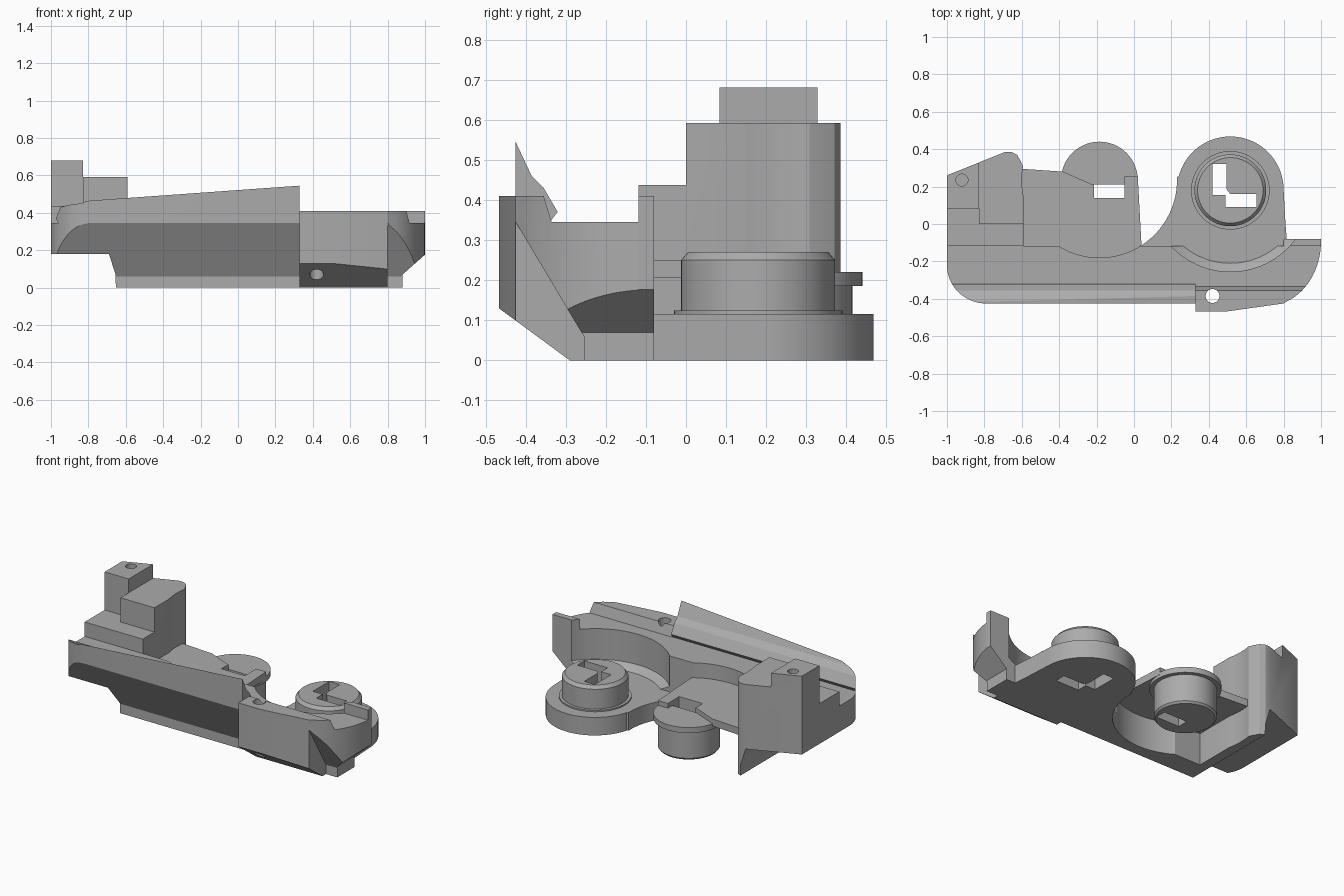
import bpy, bmesh, math

if "Cube" in bpy.data.objects:
    bpy.data.objects.remove(bpy.data.objects["Cube"])

mat = bpy.data.materials.new("grey plastic")
mat.diffuse_color = (0.41, 0.41, 0.41, 1)
mat.use_nodes = True
mat.node_tree.nodes["Principled BSDF"].inputs["Base Color"].default_value = mat.diffuse_color


def finish(name, bm):
    bmesh.ops.recalc_face_normals(bm, faces=bm.faces)
    me = bpy.data.meshes.new(name)
    bm.to_mesh(me)
    bm.free()
    ob = bpy.data.objects.new(name, me)
    bpy.context.collection.objects.link(ob)
    me.materials.append(mat)
    return ob


def loft(name, p, q, a, b, axis):
    """Solid between outline p at a and outline q at b along an axis."""
    def at(u, v, w):
        return {'x': (w, u, v), 'y': (u, w, v), 'z': (u, v, w)}[axis]
    bm = bmesh.new()
    A = [bm.verts.new(at(u, v, a)) for u, v in p]
    B = [bm.verts.new(at(u, v, b)) for u, v in q]
    bm.faces.new(A)
    bm.faces.new(B)
    n = len(p)
    for i in range(n):
        j = (i + 1) % n
        bm.faces.new((A[i], A[j], B[j], B[i]))
    return finish(name, bm)


def prism(name, pts, a, b, axis='z'):
    return loft(name, pts, pts, a, b, axis)


def box(name, x0, x1, y0, y1, z0, z1):
    return prism(name, [(x0, y0), (x1, y0), (x1, y1), (x0, y1)], z0, z1)


def arc(cx, cy, rx, ry, a0, a1, n=16):
    return [(cx + rx * math.cos(math.radians(a0 + (a1 - a0) * i / n)),
             cy + ry * math.sin(math.radians(a0 + (a1 - a0) * i / n)))
            for i in range(n + 1)]


def lathe(name, cx, cy, rz, n=64):
    """Closed turned solid from (radius, height) pairs."""
    bm = bmesh.new()
    rings = [[bm.verts.new((cx + r * math.cos(2 * math.pi * i / n),
                            cy + r * math.sin(2 * math.pi * i / n), z))
              for i in range(n)] for r, z in rz]
    bm.faces.new(rings[0])
    bm.faces.new(rings[-1])
    for A, B in zip(rings, rings[1:]):
        for i in range(n):
            j = (i + 1) % n
            bm.faces.new((A[i], A[j], B[j], B[i]))
    return finish(name, bm)


def boolean(ob, op, *tools):
    for t in tools:
        m = ob.modifiers.new("b", 'BOOLEAN')
        m.operation, m.object, m.solver = op, t, 'EXACT'
        me = bpy.data.meshes.new_from_object(
            ob.evaluated_get(bpy.context.evaluated_depsgraph_get()))
        ob.modifiers.clear()
        ob.data = me
    return ob


# Centres of the two drums
AX, AY = 0.515, 0.18
BX, BY = -0.185, 0.235

# Trimming solids and cutters
plan = prism("plan_trim", [(-1, 0.6)] + arc(-0.79, -0.22, 0.21, 0.205, 180, 270) +
             [(0.33, -0.425), (0.33, -0.467), (0.5, -0.467), (0.8, -0.425)] +
             arc(0.72, -0.09, 0.28, 0.345, -74, 0)[1:] + [(1, 0.6)], -0.1, 1)
side = prism("side_trim", [(-1.01, 0.18), (-0.69, 0.18), (-0.655, 0.07), (-0.65, -0.1),
                           (0.88, -0.1), (0.88, 0.07), (1.01, 0.185), (1.01, 0.9),
                           (-1.01, 0.9)], -1, 1, 'y')
ring_b = lathe("ring_cutter", BX, BY, [(0.415, -0.1), (0.415, 0.9)], 96)
ring_a = lathe("scoop_cutter", AX, AY, [(0.39, 0.115), (0.435, 0.15), (0.435, 0.9)], 96)
pin = lathe("pin_cutter", 0.42, -0.385, [(0.037, -0.1), (0.037, 0.9)], 32)
screw = lathe("screw_cutter", -0.92, 0.235, [(0.032, 0.6), (0.032, 0.9)], 32)
slot_a = prism("slot_a_cutter", [(0.42, 0.32), (0.495, 0.32), (0.495, 0.185), (0.515, 0.16),
                                 (0.655, 0.16), (0.655, 0.09), (0.49, 0.09), (0.49, 0.155),
                                 (0.42, 0.155)], -0.1, 0.9)
slot_b = box("slot_b_cutter", -0.215, -0.05, 0.14, 0.21, -0.1, 0.9)
cutters = [plan, side, ring_a, ring_b, pin, screw, slot_a, slot_b]

# Front beam: finned left bar, beaked middle bar, rounded right end
low = [(-0.118, 0.345), (-0.118, 0), (-0.255, 0), (-0.255, 0.06), (-0.425, 0.345)]
fin_l = low + [(-0.425, 0.45), (-0.421, 0.45), (-0.355, 0.43), (-0.32, 0.37), (-0.34, 0.345)]
fin_r = low + [(-0.425, 0.545), (-0.385, 0.46), (-0.355, 0.43), (-0.32, 0.37), (-0.34, 0.345)]
lip = [(-0.355, 0.41), (-0.335, 0.345)]
beak = [(-0.118, 0.345), (-0.118, 0), (-0.29, 0), (-0.467, 0.13), (-0.467, 0.41)] + lip
end = low + [(-0.425, 0.41)] + lip
beam_left = loft("beam_left", fin_l, fin_r, -1, 0.33, 'x')
beam_mid = prism("beam_middle", beak, 0.33, 0.8, 'x')
beam_end = prism("beam_end", end, 0.8, 1, 'x')
for b in (beam_left, beam_mid, beam_end):
    boolean(b, 'INTERSECT', plan, side)
boolean(beam_left, 'DIFFERENCE', ring_b, ring_a)
boolean(beam_mid, 'DIFFERENCE', ring_a, pin)
boolean(beam_end, 'DIFFERENCE', ring_a)

# Upright wall at the right end
wall = box("end_wall", 0.8, 1, -0.118, -0.08, 0, 0.41)
boolean(wall, 'INTERSECT', side)
boolean(wall, 'DIFFERENCE', ring_a)

# Round base with its web to the beam
base = prism("round_base", [(0.02, -0.118), (0.82, -0.118), (0.81, 0)] +
             arc(AX, AY + 0.003, 0.285, 0.285, 0, 165, 40) + [(0.2, 0.23), (0.02, 0.1)], 0, 0.115)
boolean(base, 'DIFFERENCE', ring_b, slot_a)

# Stepped tower at the back left
foot = [(-1, -0.118), (-0.59, -0.118), (-0.59, 0.3), (-0.605, 0.335), (-0.625, 0.37),
        (-0.655, 0.385), (-0.69, 0.385), (-1, 0.26)]
tower = prism("tower", foot, 0, 0.68)
boolean(tower, 'INTERSECT', side)
steps = [box("step_cutter_1", -0.83, -0.5, 0, 0.6, 0.592, 0.9),
         box("step_cutter_2", -0.83, -0.5, -0.3, 0, 0.437, 0.9),
         box("step_cutter_3", -1.1, -0.83, -0.3, 0.083, 0.437, 0.9)]
boolean(tower, 'DIFFERENCE', *steps, ring_b, screw)
cutters += steps

# Bridge plate over the ring cavity
plate = prism("bridge_plate", [(-0.6, -0.12), (-0.4, -0.12)] +
              arc(BX, BY, 0.416, 0.416, 238.5, 301.5) +
              [(0.04, -0.11), (0.02, 0.255), (-0.05, 0.255), (-0.05, 0.21), (-0.22, 0.21),
               (-0.38, 0.28), (-0.6, 0.295)], 0.205, 0.25)
boolean(plate, 'DIFFERENCE', slot_b)

# Drums with key slots
drum_a = lathe("right_drum", AX, AY, [(0.21, 0.11), (0.21, 0.124), (0.192, 0.124),
                                      (0.192, 0.25), (0.175, 0.27)])
boolean(drum_a, 'DIFFERENCE', slot_a)
drum_b = lathe("left_drum", BX, BY, [(0.17, 0), (0.18, 0.012), (0.18, 0.185),
                                     (0.205, 0.185), (0.205, 0.22)])
boolean(drum_b, 'DIFFERENCE', slot_b)

# Remove helpers, then smooth the curved walls
for c in cutters:
    bpy.data.objects.remove(c)
for ob in bpy.context.collection.objects:
    ob.select_set(True)
    bpy.context.view_layer.objects.active = ob
bpy.ops.object.shade_smooth_by_angle(angle=math.radians(25))
